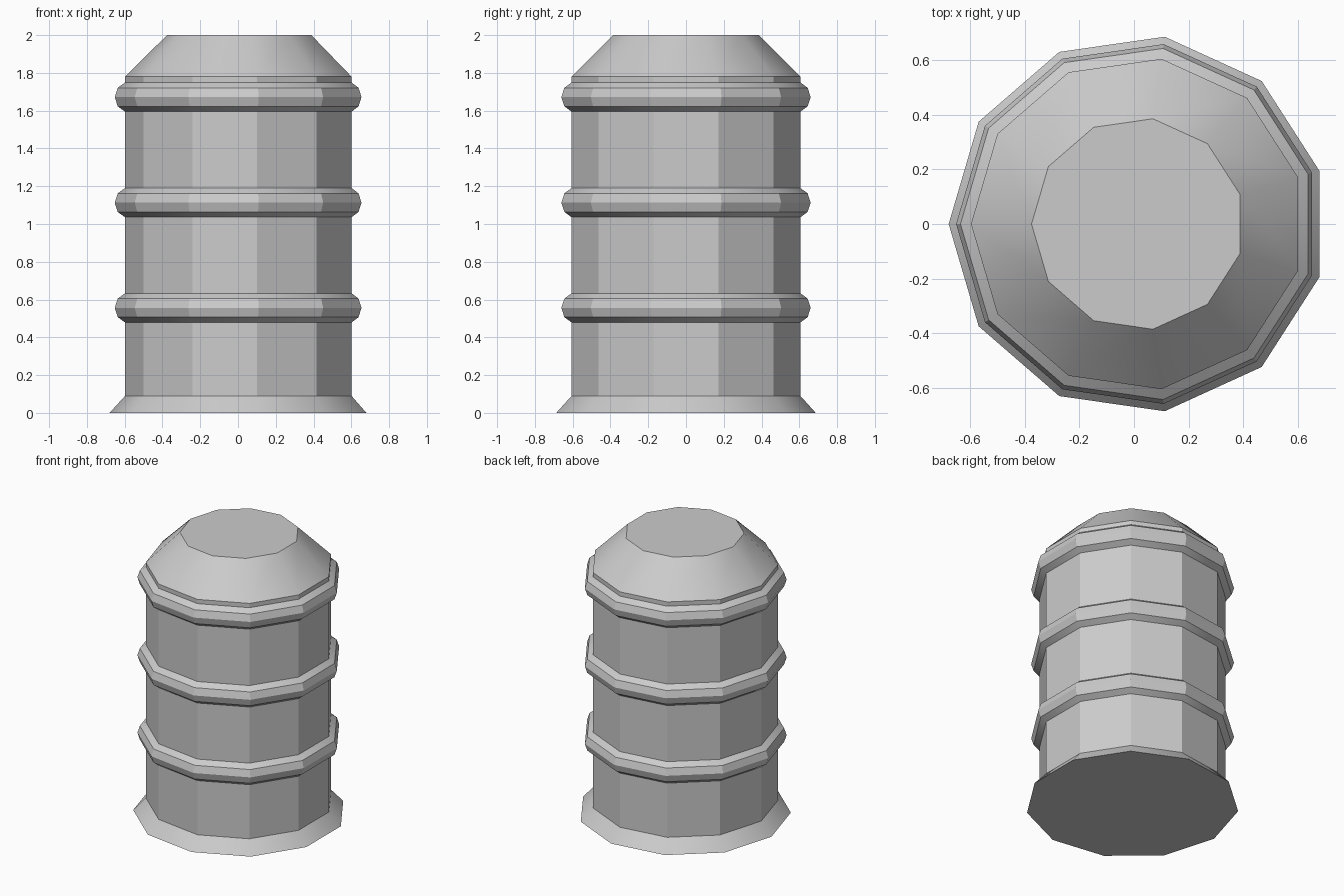
import bpy
import bmesh
from math import cos, sin, pi, radians

SIDES = 11
CENTRE_X = 0.014

if "Cube" in bpy.data.objects:
    bpy.data.objects.remove(bpy.data.objects["Cube"], do_unlink=True)

grey = bpy.data.materials.new("plain grey")
grey.use_nodes = True
colour = (0.6, 0.6, 0.6, 1)
grey.diffuse_color = colour
grey.node_tree.nodes["Principled BSDF"].inputs["Base Color"].default_value = colour


def lathe(name, profile, closed=False):
    """Turn (radius, height) points around the axis, with a corner towards -x."""
    bm = bmesh.new()
    loops = []
    for r, z in profile:
        angles = [pi + 2 * pi * i / SIDES for i in range(SIDES)]
        loops.append([bm.verts.new((CENTRE_X + r * cos(a), r * sin(a), z)) for a in angles])
    pairs = list(zip(loops, loops[1:]))
    if closed:
        pairs.append((loops[-1], loops[0]))
    else:
        bm.faces.new(loops[0])
        bm.faces.new(loops[-1])
    for low, high in pairs:
        for i in range(SIDES):
            j = (i + 1) % SIDES
            bm.faces.new((low[i], low[j], high[j], high[i]))
    bmesh.ops.recalc_face_normals(bm, faces=bm.faces[:])
    mesh = bpy.data.meshes.new(name)
    bm.to_mesh(mesh)
    bm.free()
    mesh.materials.append(grey)
    obj = bpy.data.objects.new(name, mesh)
    bpy.context.collection.objects.link(obj)
    bpy.ops.object.select_all(action="DESELECT")
    obj.select_set(True)
    bpy.context.view_layer.objects.active = obj
    bpy.ops.object.shade_smooth_by_angle(angle=radians(30))
    return obj


# Barrel body: flared foot, straight wall, sloped shoulder and flat top
lathe("barrel_body", [(0.694, 0), (0.612, 0.09), (0.612, 1.78), (0.39, 2)])

# Three rounded hoops
HOOP_RADIUS, TUBE, STEPS = 0.583, 0.0836, 10
for name, z in (("lower_hoop", 0.556), ("middle_hoop", 1.113), ("upper_hoop", 1.672)):
    ring = [2 * pi * k / STEPS for k in range(STEPS)]
    lathe(name, [(HOOP_RADIUS + TUBE * cos(a), z + TUBE * sin(a)) for a in ring], closed=True)
